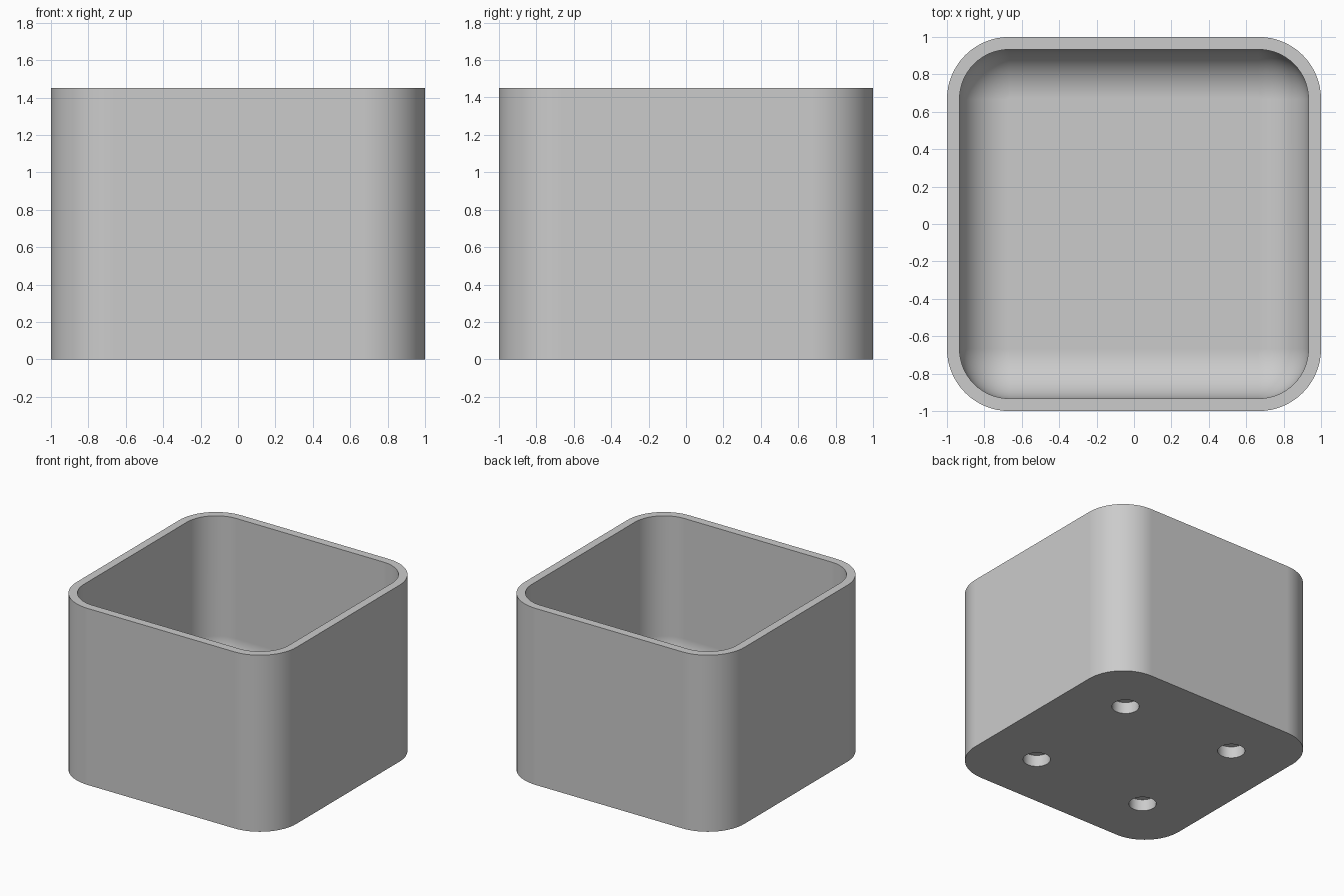
import bpy, bmesh, math

if "Cube" in bpy.data.objects:
    bpy.data.objects.remove(bpy.data.objects["Cube"], do_unlink=True)

HEIGHT, CORNER, WALL = 1.45, 0.333, 0.067
FLOOR, FILLET, STEPS = 0.2, 0.262, 16
HOLE_POS, HOLE_R, HOLE_DEPTH = 0.52, 0.103, 0.095

grey = bpy.data.materials.new("plain grey")
grey.use_nodes = True
colour = (0.6, 0.6, 0.6, 1)
grey.diffuse_color = colour
grey.node_tree.nodes["Principled BSDF"].inputs["Base Color"].default_value = colour


def rounded_ring(bm, inset, z):
    """Rounded square, inset from the outer wall, at height z."""
    r = CORNER - inset
    c = 1 - CORNER
    ring = []
    for quarter, (sx, sy) in enumerate([(1, 1), (-1, 1), (-1, -1), (1, -1)]):
        for i in range(STEPS + 1):
            a = math.pi / 2 * (quarter + i / STEPS)
            ring.append(bm.verts.new((sx * c + r * math.cos(a), sy * c + r * math.sin(a), z)))
    return ring


# Container: outer wall, rim, inner wall, rounded transition to the floor
profile = [(0, 0), (0, HEIGHT), (WALL, HEIGHT)]
for i in range(STEPS + 1):
    a = math.pi / 2 * i / STEPS
    profile.append((WALL + FILLET * (1 - math.cos(a)), FLOOR + FILLET * (1 - math.sin(a))))

bm = bmesh.new()
rings = [rounded_ring(bm, *p) for p in profile]
for low, high in zip(rings, rings[1:]):
    for i in range(len(low)):
        j = (i + 1) % len(low)
        bm.faces.new((low[i], low[j], high[j], high[i]))
bm.faces.new(rings[0][::-1])
bm.faces.new(rings[-1])
bmesh.ops.recalc_face_normals(bm, faces=bm.faces)
mesh = bpy.data.meshes.new("container")
bm.to_mesh(mesh)
bm.free()
mesh.materials.append(grey)
container = bpy.data.objects.new("container", mesh)
bpy.context.collection.objects.link(container)

# Four blind round holes in the underside
cutters = []
for x in (-HOLE_POS, HOLE_POS):
    for y in (-HOLE_POS, HOLE_POS):
        bpy.ops.mesh.primitive_cylinder_add(vertices=48, radius=HOLE_R, depth=2 * HOLE_DEPTH, location=(x, y, 0))
        cutter = bpy.context.object
        cutter.name = "hole_cutter"
        cutter.hide_render = True
        cutter.data.materials.append(grey)
        cut = container.modifiers.new("hole", "BOOLEAN")
        cut.operation = "DIFFERENCE"
        cut.solver = "EXACT"
        cut.object = cutter
        cutters.append(cutter)

bpy.ops.object.select_all(action="DESELECT")
container.select_set(True)
bpy.context.view_layer.objects.active = container
for name in [m.name for m in container.modifiers]:
    bpy.ops.object.modifier_apply(modifier=name)
for cutter in cutters:
    bpy.data.objects.remove(cutter, do_unlink=True)

# Smooth curves, crisp rims, flat walls
bpy.ops.object.shade_smooth_by_angle(angle=math.radians(30))
flat = container.modifiers.new("flat walls", "WEIGHTED_NORMAL")
flat.keep_sharp = True
